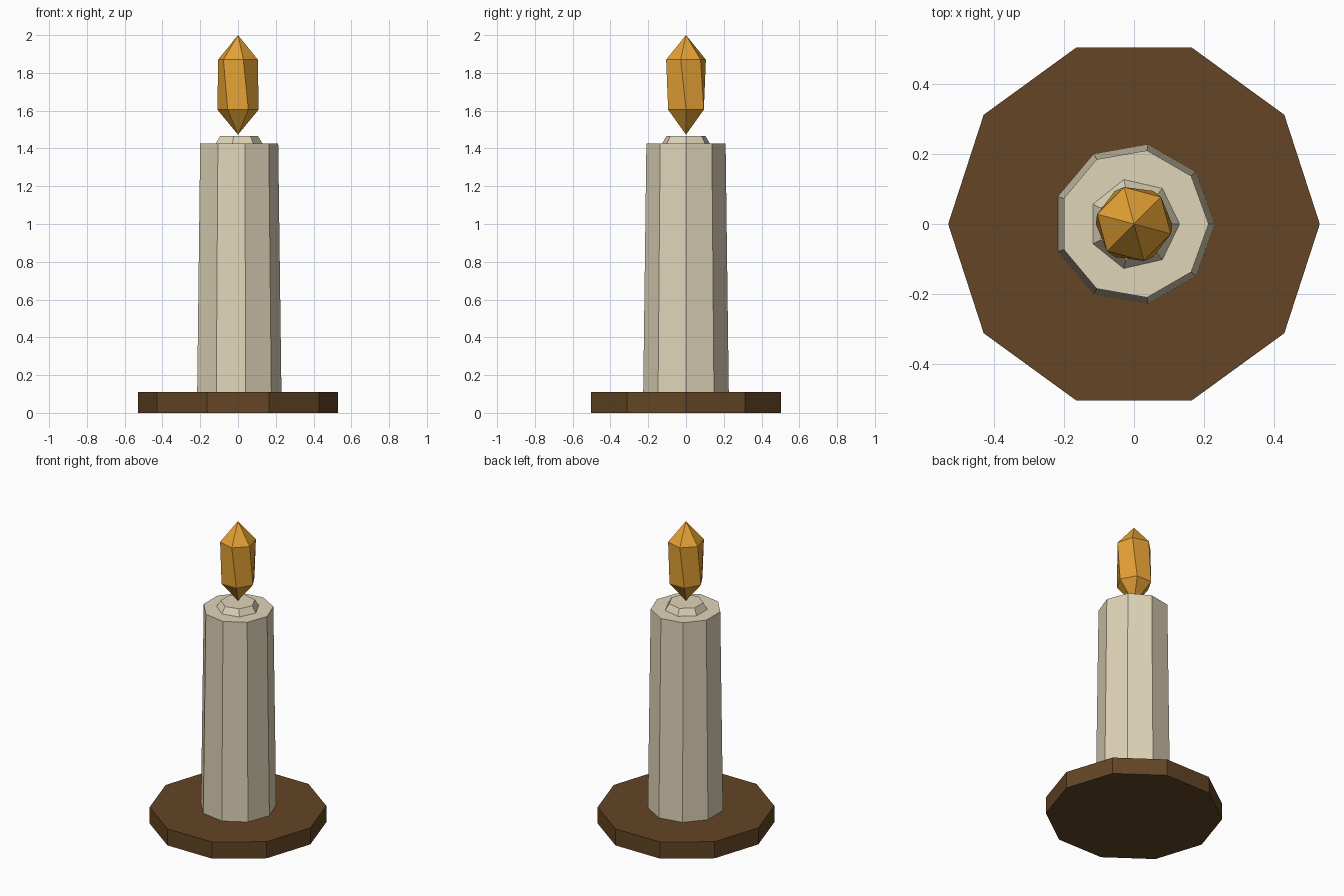
import bpy
import bmesh
from math import cos, sin, radians, tau

default = bpy.data.objects.get("Cube")
if default:
    bpy.data.objects.remove(default, do_unlink=True)


def material(name, rgb):
    mat = bpy.data.materials.new(name)
    mat.use_nodes = True
    color = (*rgb, 1.0)
    mat.diffuse_color = color
    mat.node_tree.nodes["Principled BSDF"].inputs["Base Color"].default_value = color
    return mat


def faceted(name, sides, rings, mat):
    """Stack rings of (radius, height, turn in degrees); radius 0 makes a tip."""
    bm = bmesh.new()
    loops = []
    for radius, z, turn in rings:
        count = sides if radius else 1
        loops.append([bm.verts.new((radius * cos(tau * i / sides + radians(turn)),
                                    radius * sin(tau * i / sides + radians(turn)), z))
                      for i in range(count)])
    for low, high in zip(loops, loops[1:]):
        for i in range(sides):
            j = (i + 1) % sides
            corners = [low[i % len(low)], low[j % len(low)],
                       high[j % len(high)], high[i % len(high)]]
            bm.faces.new(list(dict.fromkeys(corners)))
    for loop in (loops[0], loops[-1]):
        if len(loop) > 1:
            bm.faces.new(loop)
    bmesh.ops.recalc_face_normals(bm, faces=bm.faces)
    mesh = bpy.data.meshes.new(name)
    bm.to_mesh(mesh)
    bm.free()
    mesh.materials.append(mat)
    obj = bpy.data.objects.new(name, mesh)
    bpy.context.collection.objects.link(obj)
    return obj


wood = material("dark_wood", (0.125, 0.06, 0.018))
wax = material("cream_wax", (0.74, 0.66, 0.48))
fire = material("amber_flame", (0.78, 0.36, 0.035))

# Ten-sided dish
faceted("base_plate", 10, [(0.53, 0, 0), (0.53, 0.11, 0)], wood)

# Slightly tapered nine-sided candle and its raised rim
faceted("candle_body", 9, [(0.23, 0.11, 0), (0.213, 1.425, 0)], wax)
faceted("melted_top", 7, [(0.13, 1.425, 0), (0.105, 1.467, 0)], wax)

# Six-sided flame, twisted between its two rings
faceted("flame", 6, [(0, 1.473, 0), (0.109, 1.605, 0),
                     (0.109, 1.87, -15), (0, 2, 0)], fire)
